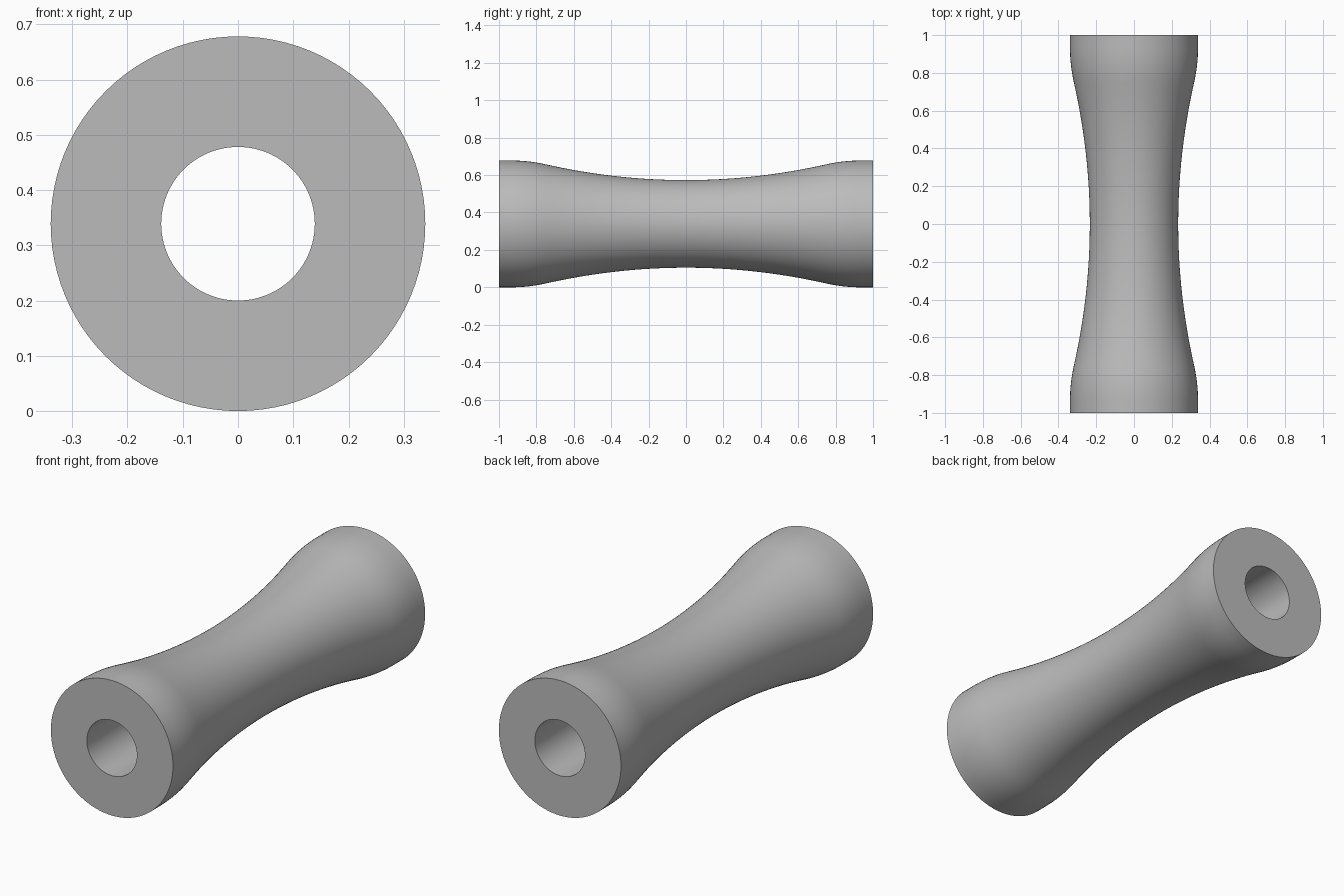
import bpy, bmesh, math
from mathutils import Matrix, Vector

cube = bpy.data.objects.get("Cube")
if cube:
    bpy.data.objects.remove(cube, do_unlink=True)

END_R, WAIST_R, BORE_R = 0.339, 0.234, 0.139
JOIN, STEPS, SIDES = 0.75, 16, 96
CURVE = 0.15

# Plain grey material
grey = bpy.data.materials.new("plain_grey")
grey.use_nodes = True
colour = (0.5, 0.5, 0.5, 1)
grey.diffuse_color = colour
grey.node_tree.nodes["Principled BSDF"].inputs["Base Color"].default_value = colour

# Half profile: hollow waist, rounded shoulder, straight collar
join_r = WAIST_R + CURVE * JOIN ** 2
shoulder = (END_R - join_r) / (CURVE * JOIN)
half = []
for i in range(STEPS):
    y = JOIN * i / STEPS
    half.append((y, WAIST_R + CURVE * y * y))
for i in range(9):
    t = i / 8
    half.append((JOIN + shoulder * t, END_R - (END_R - join_r) * (1 - t) ** 2))
half.append((1, END_R))

# Full closed profile, including the bore
outer = [(-y, r) for y, r in reversed(half[1:])] + half
profile = outer + [(1, BORE_R), (-1, BORE_R)]

# Spin the profile around the y axis
bm = bmesh.new()
verts = [bm.verts.new((0, y, r)) for y, r in profile]
edges = [bm.edges.new((verts[i - 1], verts[i])) for i in range(len(verts))]
bmesh.ops.spin(bm, geom=verts + edges, cent=(0, 0, 0), axis=(0, 1, 0),
               angle=math.tau, steps=SIDES, use_merge=True)
bmesh.ops.remove_doubles(bm, verts=bm.verts, dist=0.0001)
bmesh.ops.recalc_face_normals(bm, faces=bm.faces)
bmesh.ops.transform(bm, matrix=Matrix.Translation(Vector((0, 0, END_R))), verts=bm.verts)

mesh = bpy.data.meshes.new("waisted_tube")
bm.to_mesh(mesh)
bm.free()
mesh.materials.append(grey)
tube = bpy.data.objects.new("waisted_tube", mesh)
bpy.context.collection.objects.link(tube)

# Smooth sides with crisp rims
bpy.ops.object.select_all(action="DESELECT")
tube.select_set(True)
bpy.context.view_layer.objects.active = tube
bpy.ops.object.shade_smooth_by_angle(angle=math.radians(35))
